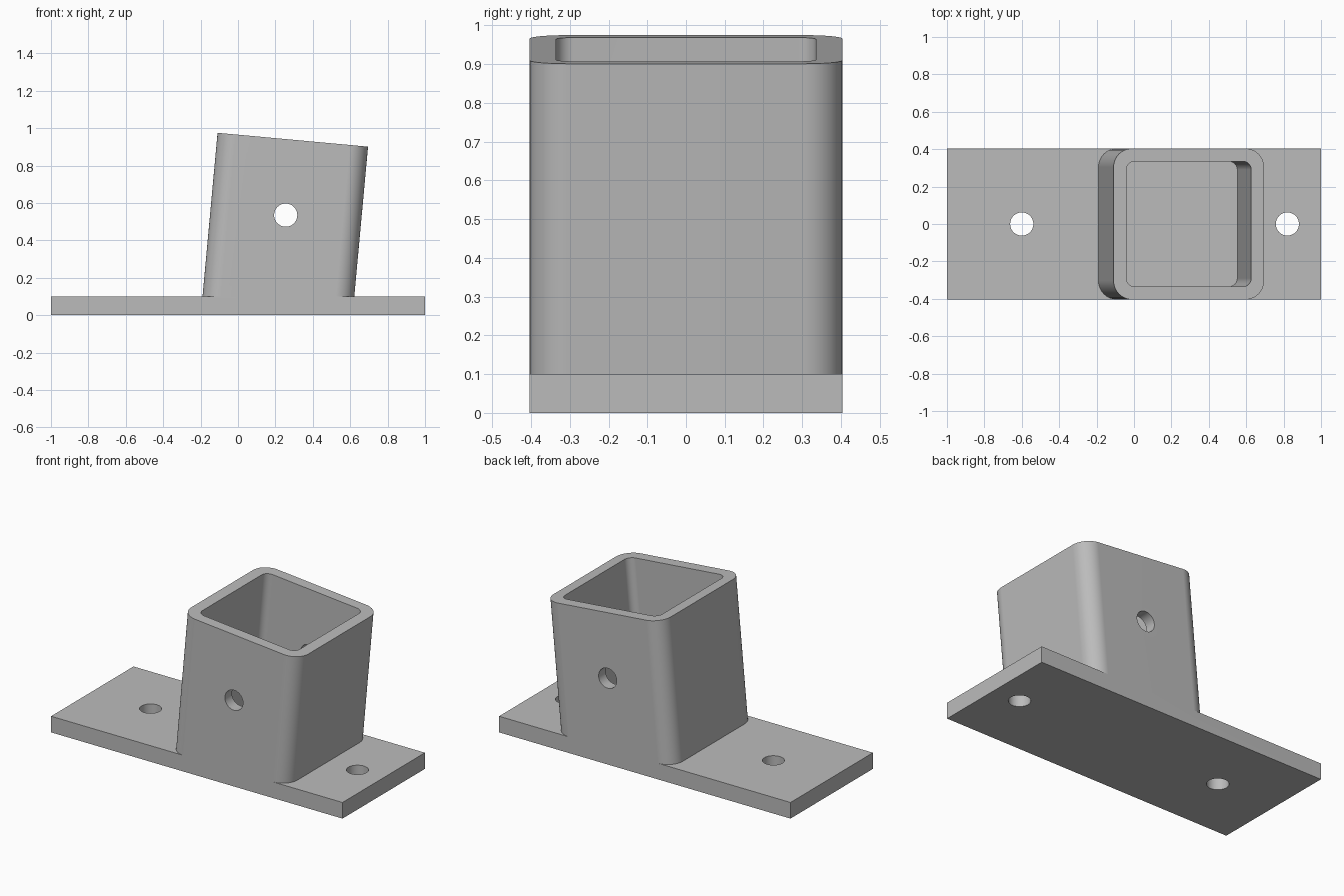
import bpy, bmesh, math
from mathutils import Vector

if "Cube" in bpy.data.objects:
    bpy.data.objects.remove(bpy.data.objects["Cube"], do_unlink=True)

PLATE_TOP, HALF_DEPTH, HOLE_R = 0.1, 0.404, 0.062
TILT = math.radians(5.25)
AXIS = Vector((math.sin(TILT), 0, math.cos(TILT)))
ACROSS = Vector((math.cos(TILT), 0, -math.sin(TILT)))
RIM_CENTRE = Vector((0.293, 0, 0.938))

metal = bpy.data.materials.new("plain grey")
metal.use_nodes = True
grey = (0.5, 0.5, 0.5, 1)
metal.diffuse_color = grey
metal.node_tree.nodes["Principled BSDF"].inputs["Base Color"].default_value = grey


def make_object(name, bm):
    bmesh.ops.recalc_face_normals(bm, faces=bm.faces)
    mesh = bpy.data.meshes.new(name)
    bm.to_mesh(mesh)
    bm.free()
    mesh.materials.append(metal)
    obj = bpy.data.objects.new(name, mesh)
    bpy.context.collection.objects.link(obj)
    return obj


def rounded_square(half, radius, steps=10):
    points = []
    for corner in range(4):
        mid = math.radians(45 + 90 * corner)
        cx = math.copysign(half - radius, math.cos(mid))
        cy = math.copysign(half - radius, math.sin(mid))
        for i in range(steps + 1):
            a = math.radians(90 * corner + 90 * i / steps)
            points.append((cx + radius * math.cos(a), cy + radius * math.sin(a)))
    return points


def boolean(obj, other, operation):
    mod = obj.modifiers.new(operation.title(), 'BOOLEAN')
    mod.operation, mod.solver, mod.object = operation, 'EXACT', other
    bpy.context.view_layer.objects.active = obj
    bpy.ops.object.modifier_apply(modifier=mod.name)
    bpy.data.objects.remove(other, do_unlink=True)


def drill(obj, location, rotation=(0, 0, 0)):
    bpy.ops.mesh.primitive_cylinder_add(vertices=48, radius=HOLE_R, depth=1.2,
                                        location=location, rotation=rotation)
    cutter = bpy.context.object
    cutter.hide_render = True
    boolean(obj, cutter, 'DIFFERENCE')


# Flat mounting plate
bm = bmesh.new()
bmesh.ops.create_cube(bm, size=1)
bmesh.ops.scale(bm, vec=(2, 2 * HALF_DEPTH, PLATE_TOP), verts=bm.verts)
bmesh.ops.translate(bm, vec=(0, 0, PLATE_TOP / 2), verts=bm.verts)
bracket = make_object("socket_bracket", bm)

# Leaning square tube, its foot sunk into the plate
bm = bmesh.new()
rings = []
for half, radius in ((HALF_DEPTH, 0.1), (0.335, 0.045)):
    top, foot = [], []
    for u, v in rounded_square(half, radius):
        p = RIM_CENTRE + ACROSS * u + Vector((0, v, 0))
        top.append(bm.verts.new(p))
        foot.append(bm.verts.new(p - AXIS * ((p.z - PLATE_TOP / 2) / AXIS.z)))
    rings.append((top, foot))
(outer_top, outer_foot), (inner_top, inner_foot) = rings
for a, b in ((outer_top, outer_foot), (inner_top, inner_foot),
             (outer_top, inner_top), (outer_foot, inner_foot)):
    for i in range(len(a)):
        j = (i + 1) % len(a)
        bm.faces.new((a[i], a[j], b[j], b[i]))
tube = make_object("tube", bm)
boolean(bracket, tube, 'UNION')

# Screw holes in the plate and a cross hole through the tube
# (short reach upwards is safe: both plate holes sit clear of the tube walls)
for x in (-0.6, 0.82):
    drill(bracket, (x, 0, -0.45))
drill(bracket, (0.255, 0, 0.535), (math.pi / 2, 0, 0))

# Smooth the curved faces, keep the edges crisp
bpy.ops.object.select_all(action='DESELECT')
bracket.select_set(True)
bpy.context.view_layer.objects.active = bracket
bpy.ops.object.shade_smooth_by_angle(angle=math.radians(30))
weighted = bracket.modifiers.new("Weighted Normal", 'WEIGHTED_NORMAL')
weighted.keep_sharp = True
